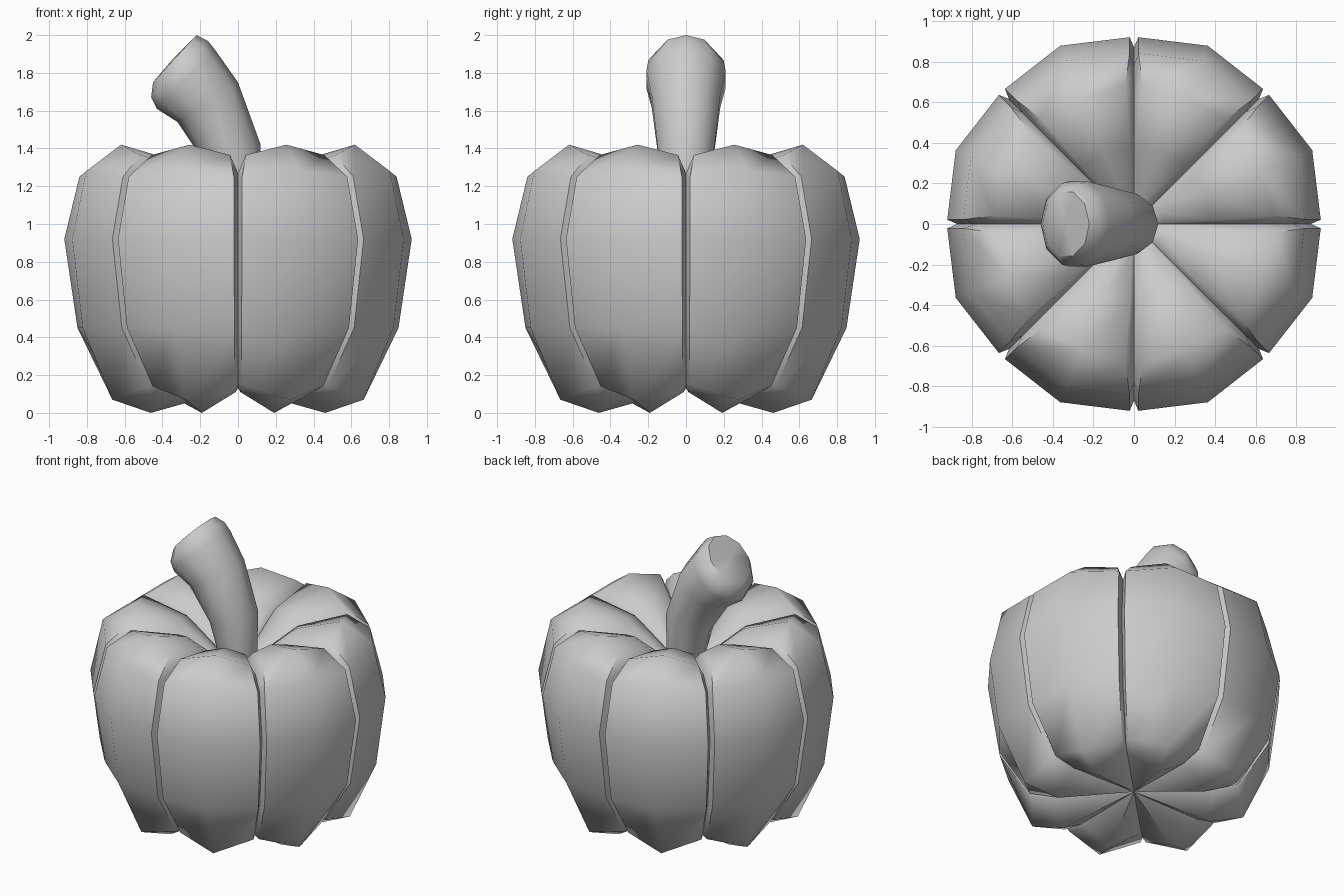
import bpy, bmesh
from math import cos, sin, radians, pi
from mathutils import Vector

if "Cube" in bpy.data.objects:
    bpy.data.objects.remove(bpy.data.objects["Cube"])


def skin(name, rings, start, end, angle):
    """Join rings of points into a closed skin, with a pole at each end."""
    bm = bmesh.new()
    loops = [[bm.verts.new(p) for p in ring] for ring in rings]
    n = len(loops[0])
    for a, b in zip(loops, loops[1:]):
        for i in range(n):
            j = (i + 1) % n
            bm.faces.new((a[i], a[j], b[j], b[i]))
    for loop, pole in ((loops[0], start), (loops[-1], end)):
        v = bm.verts.new(pole)
        for i in range(n):
            bm.faces.new((loop[i], loop[(i + 1) % n], v))
    bmesh.ops.recalc_face_normals(bm, faces=bm.faces)
    mesh = bpy.data.meshes.new(name)
    bm.to_mesh(mesh)
    bm.free()
    ob = bpy.data.objects.new(name, mesh)
    bpy.context.collection.objects.link(ob)
    bpy.ops.object.select_all(action='DESELECT')
    ob.select_set(True)
    bpy.context.view_layer.objects.active = ob
    bpy.ops.object.shade_smooth_by_angle(angle=radians(angle))
    return ob


# Ribbed body: per level (rib r, z), (rib edge r, z, half angle), (groove r, z)
levels = [
    ((.50, .00), (.50, .11, 21.0), (.47, .13)),
    ((.72, .07), (.655, .14, 21.0), (.61, .15)),
    ((.89, .45), (.85, .45, 21.2), (.79, .45)),
    ((.95, .92), (.92, .92, 21.2), (.87, .92)),
    ((.87, 1.28), (.84, 1.25, 21.0), (.78, 1.22)),
    ((.67, 1.42), (.69, 1.365, 19.0), (.64, 1.27)),
    ((.38, 1.34), (.38, 1.30, 19.5), (.37, 1.24)),
    ((.15, 1.14), (.15, 1.13, 19.5), (.15, 1.12)),
]
rings = []
for mid, edge, groove in levels:
    ring = []
    for k in range(8):
        c = 22.5 + 45 * k
        for r, z, a in ((groove[0], groove[1], c - 22.5),
                        (edge[0], edge[1], c - edge[2]),
                        (mid[0], mid[1], c),
                        (edge[0], edge[1], c + edge[2])):
            ring.append((r * cos(radians(a)), r * sin(radians(a)), z))
    rings.append(ring)
skin("pumpkin_body", rings, (0, 0, .13), (0, 0, 1.08), 55)

# Curved stem: (right x, z), (left x, z), half width in y
sections = [
    ((.12, 1.12), (-.11, 1.08), .12),
    ((.12, 1.42), (-.18, 1.33), .155),
    ((.00, 1.75), (-.32, 1.54), .19),
    ((-.12, 1.92), (-.43, 1.61), .22),
    ((-.16, 1.97), (-.46, 1.67), .21),
    ((-.22, 2.00), (-.45, 1.75), .165),
]
rings = []
for right, left, half in sections:
    p, q = Vector((right[0], 0, right[1])), Vector((left[0], 0, left[1]))
    mid, axis = (p + q) / 2, (p - q) / 2
    rings.append([mid + axis * cos(i * pi / 5) + Vector((0, half * sin(i * pi / 5), 0))
                  for i in range(10)])
skin("stem", rings, (0, 0, 1.08), (-.34, 0, 1.88), 50)
